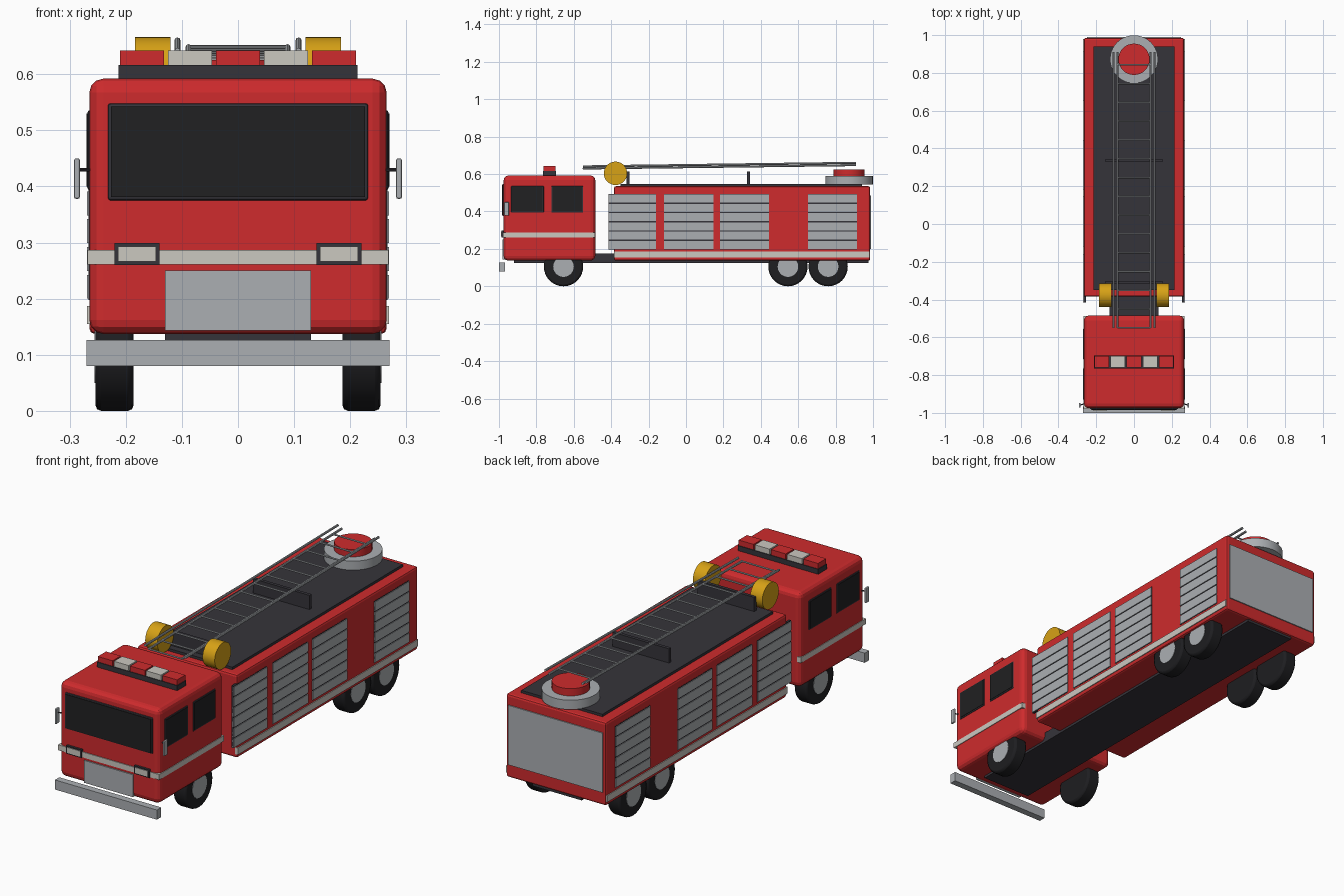
import bpy, math
from mathutils import Vector

cube = bpy.data.objects.get("Cube")
if cube:
    bpy.data.objects.remove(cube, do_unlink=True)


def material(name, rgb):
    m = bpy.data.materials.new(name)
    m.use_nodes = True
    m.diffuse_color = (*rgb, 1)
    bsdf = next(n for n in m.node_tree.nodes if n.type == 'BSDF_PRINCIPLED')
    bsdf.inputs["Base Color"].default_value = (*rgb, 1)
    return m


RED = material("fire red", (0.62, 0.024, 0.026))
GREY = material("aluminium grey", (0.41, 0.43, 0.45))
WHITE = material("off white", (0.60, 0.58, 0.53))
DARK = material("dark grey", (0.036, 0.034, 0.042))
GLASS = material("black glass", (0.015, 0.015, 0.016))
RUBBER = material("rubber black", (0.013, 0.013, 0.015))
YELLOW = material("reel yellow", (0.68, 0.36, 0.008))


def finish(name, mat, bevel, segments):
    o = bpy.context.object
    o.name = name
    o.data.materials.append(mat)
    if bevel:
        b = o.modifiers.new("Bevel", 'BEVEL')
        b.width, b.segments = bevel, segments
        b.limit_method = 'ANGLE'
    return o


def box(name, mat, x, y, z, bevel=0, segments=2):
    """Box from its (min, max) range on each axis."""
    bpy.ops.mesh.primitive_cube_add(size=1)
    o = finish(name, mat, bevel, segments)
    for v in o.data.vertices:
        v.co = [r[0] if c < 0 else r[1] for c, r in zip(v.co, (x, y, z))]
    return o


def cylinder(name, mat, start, end, radius, sides=32, bevel=0):
    """Cylinder running between two points."""
    a, b = Vector(start), Vector(end)
    d = b - a
    bpy.ops.mesh.primitive_cylinder_add(
        vertices=sides, radius=radius, depth=d.length, location=(a + b) / 2,
        rotation=d.to_track_quat('Z', 'Y').to_euler())
    o = finish(name, mat, bevel, 2)
    bpy.ops.object.shade_smooth_by_angle(angle=math.radians(35))
    return o


def side_box(name, mat, s, x, y, z, bevel=0):
    """Box on one side; s is +1 for left, -1 for right."""
    return box(name, mat, sorted((s * x[0], s * x[1])), y, z, bevel)


SIDES = (("left", 1), ("right", -1))

# Main volumes
box("chassis", DARK, (-.13, .13), (-.92, .975), (.125, .175))
box("cab", RED, (-.265, .265), (-.975, -.485), (.137, .592), .025, 3)
box("body", RED, (-.265, .265), (-.385, .985), (.137, .535), .01)
box("roof_deck", DARK, (-.215, .215), (-.35, .94), (.53, .547))

# Cab front
box("windscreen_frame", DARK, (-.232, .232), (-.981, -.95), (.375, .548), .005)
box("windscreen", GLASS, (-.226, .226), (-.984, -.96), (.381, .542))
box("grille", GREY, (-.13, .13), (-.981, -.95), (.143, .25))
box("front_bumper", GREY, (-.27, .27), (-1, -.967), (.08, .126))
box("cab_stripe", WHITE, (-.268, .268), (-.979, -.487), (.261, .287))

# Light bar
box("light_bar_base", DARK, (-.213, .213), (-.764, -.696), (.588, .616))
for i in range(5):
    c = (i - 2) * .0855
    box(f"light_bar_lamp_{i + 1}", WHITE if i % 2 else RED,
        (c - .039, c + .039), (-.761, -.699), (.616, .642))

# Parts on both sides
for side, s in SIDES:
    side_box(f"{side}_headlight_bezel", DARK, s, (.14, .22), (-.986, -.95), (.26, .299))
    side_box(f"{side}_headlight", WHITE, s, (.146, .214), (-.989, -.96), (.266, .293))
    for name, y in (("front", (-.935, -.76)), ("rear", (-.72, -.55))):
        side_box(f"{side}_{name}_window_frame", DARK, s, (.25, .268), y, (.393, .536), .004)
        side_box(f"{side}_{name}_window", GLASS, s, (.25, .27),
                 (y[0] + .006, y[1] - .006), (.4, .53))

    # Mirror and arm
    cylinder(f"{side}_mirror_arm", DARK, (s * .25, -.945, .43), (s * .286, -.96, .43), .003, 8)
    side_box(f"{side}_mirror", GREY, s, (.282, .292), (-.972, -.947), (.378, .45), .003)

    # Body stripe and roller shutters
    side_box(f"{side}_body_stripe", WHITE, s, (.255, .269), (-.385, .98), (.155, .187))
    for n, y in enumerate(((-.415, -.16), (-.118, .148), (.182, .444), (.652, .914))):
        side_box(f"{side}_shutter_back_{n + 1}", DARK, s, (.255, .266), y, (.198, .494))
        for k in range(6):
            z = .2 + k * .0495
            side_box(f"{side}_shutter_{n + 1}_slat_{k + 1}", GREY, s,
                     (.26, .269), y, (z, z + .0425))

    # Wheels
    for name, y in (("front", -.655), ("middle", .545), ("rear", .76)):
        cylinder(f"{side}_{name}_tyre", RUBBER, (s * .186, y, .105), (s * .254, y, .105),
                 .105, 32, .01)
        cylinder(f"{side}_{name}_hub", GREY, (s * .19, y, .105), (s * .256, y, .105), .055, 24)

    # Hose reel
    cylinder(f"{side}_hose_reel", YELLOW, (s * .12, -.377, .604), (s * .184, -.377, .604), .0625)

    # Ladder rails
    cylinder(f"{side}_ladder_rail", GREY, (s * .088, -.55, .63), (s * .088, .91, .648), .0055, 8)
    cylinder(f"{side}_ladder_handrail", GREY, (s * .108, -.55, .641), (s * .108, .91, .66), .0055, 8)

# Ladder rungs and supports
for i in range(15):
    y = -.55 + i * .0995
    z = .63 + .018 * i / 14
    cylinder(f"ladder_rung_{i + 1}", GREY, (-.088, y, z), (.088, y, z), .004, 8)
for name, y in (("front", -.31), ("rear", .335)):
    box(f"{name}_ladder_support", DARK, (-.15, .15), (y - .008, y + .008), (.54, .615))

# Turntable
cylinder("turntable_base", GREY, (0, .872, .545), (0, .872, .59), .127, 40)
cylinder("turntable_cap", RED, (0, .872, .585), (0, .872, .625), .083, 32)

# Rear door
box("rear_door", GREY, (-.25, .25), (.97, .99), (.2, .485))
